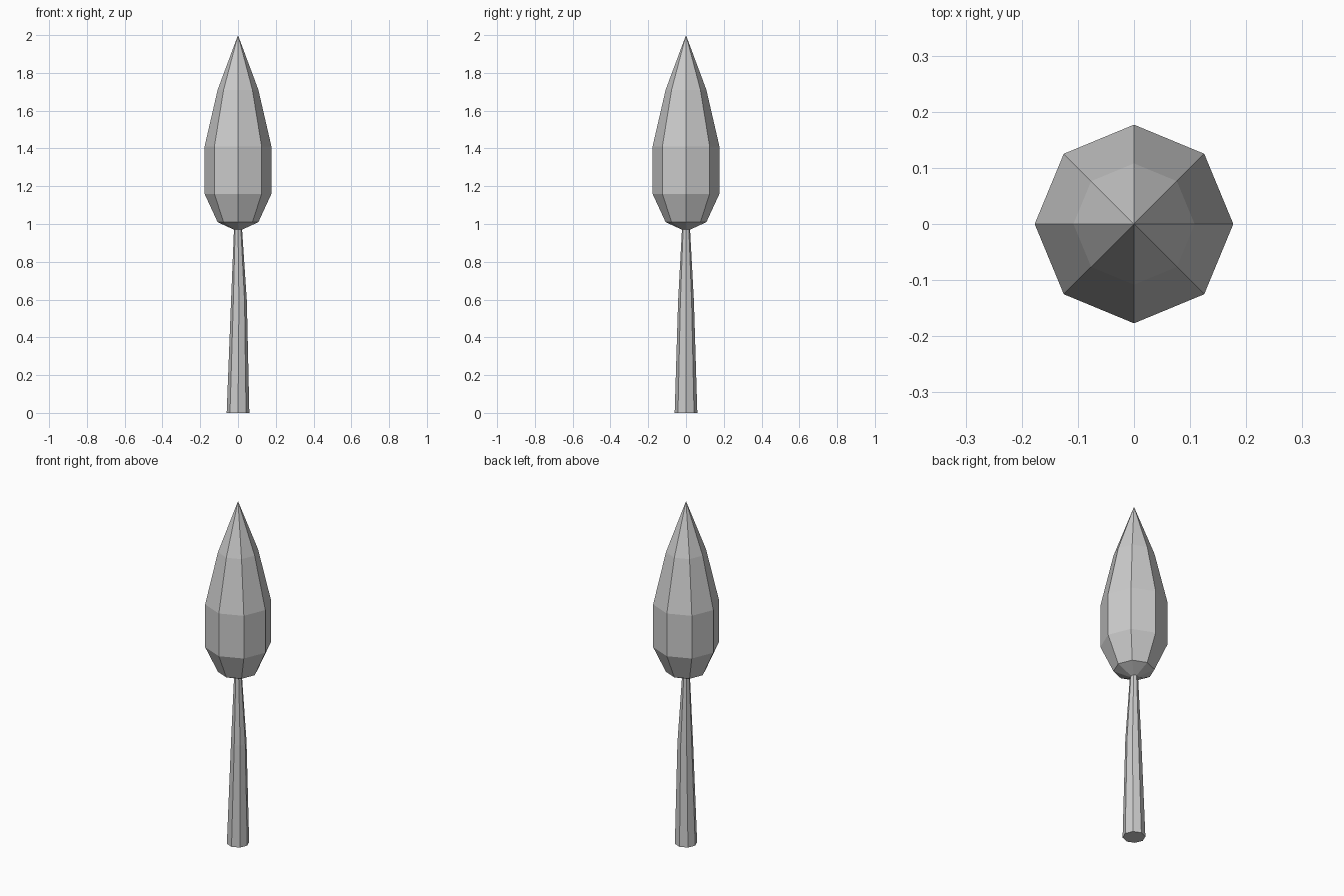
import bpy, bmesh
from math import cos, sin, tau

if "Cube" in bpy.data.objects:
    bpy.data.objects.remove(bpy.data.objects["Cube"])

SIDES = 8


def lathe(name, rings):
    """Flat-faced solid from (z, radius, x offset) rings; radius 0 makes a point."""
    bm = bmesh.new()
    loops = []
    for z, r, dx in rings:
        n = SIDES if r else 1
        loops.append([bm.verts.new((dx + r * cos(tau * i / n), r * sin(tau * i / n), z))
                      for i in range(n)])
    for a, b in zip(loops, loops[1:]):
        for i in range(SIDES):
            j = (i + 1) % SIDES
            if len(a) == 1:
                bm.faces.new((a[0], b[j], b[i]))
            elif len(b) == 1:
                bm.faces.new((a[i], a[j], b[0]))
            else:
                bm.faces.new((a[i], a[j], b[j], b[i]))
    # Cap any open ends
    for end in (loops[0], loops[-1]):
        if len(end) > 1:
            bm.faces.new(end)
    bmesh.ops.recalc_face_normals(bm, faces=bm.faces)
    mesh = bpy.data.meshes.new(name)
    bm.to_mesh(mesh)
    bm.free()
    obj = bpy.data.objects.new(name, mesh)
    bpy.context.collection.objects.link(obj)
    return obj


# Tapered trunk with a slight sideways bend, ending inside the crown
lathe("trunk", [(0, 0.06, 0), (0.59, 0.042, 0.005), (0.98, 0.021, 0)])

# Slender pointed crown
lathe("crown", [(0.96, 0, 0), (1.01, 0.108, 0), (1.16, 0.177, 0),
                (1.41, 0.177, 0), (1.71, 0.108, 0), (2.0, 0, 0)])
